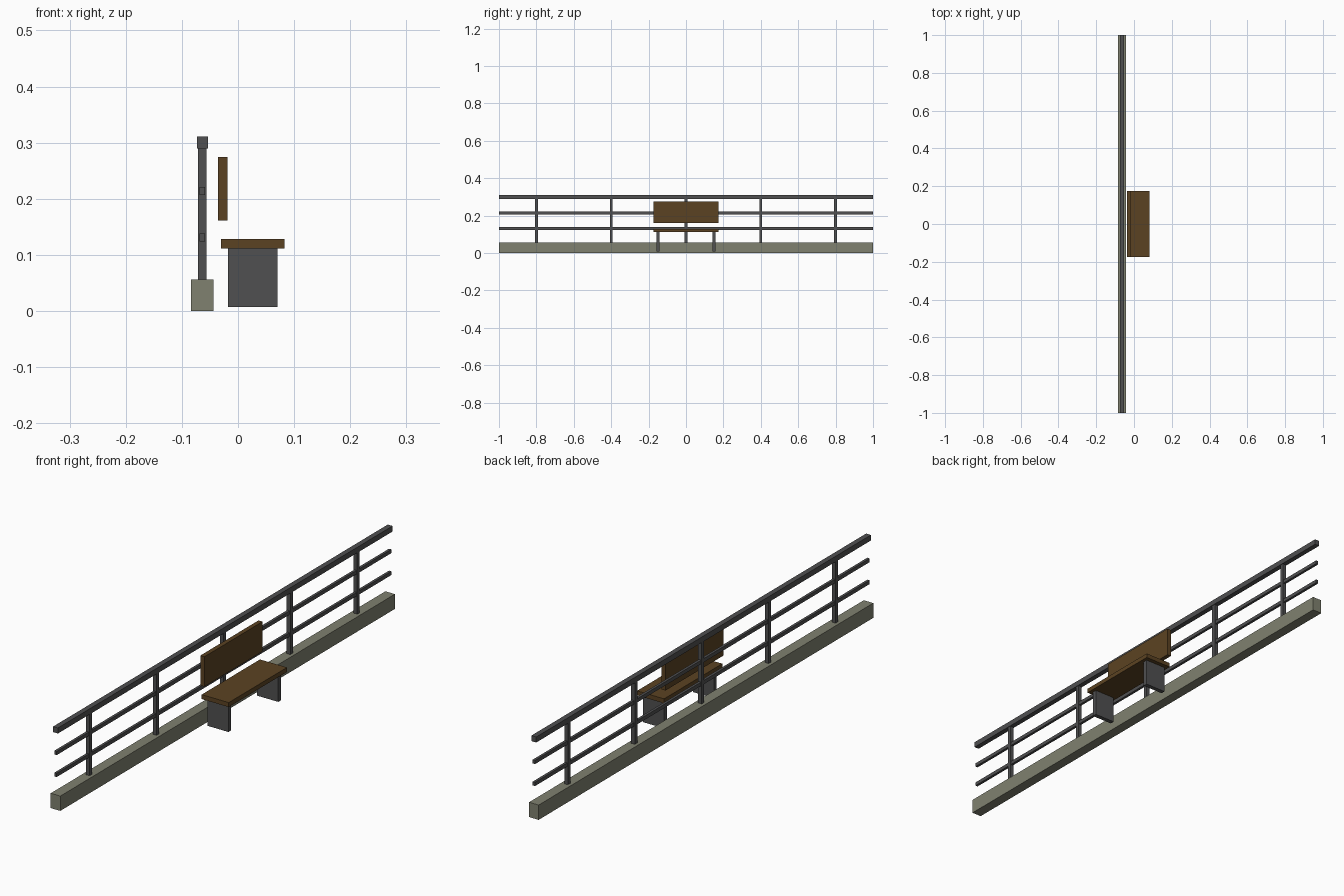
import bpy
import bmesh

cube = bpy.data.objects.get("Cube")
if cube:
    bpy.data.objects.remove(cube, do_unlink=True)


def make_material(name, rgb):
    mat = bpy.data.materials.new(name)
    mat.use_nodes = True
    color = (*rgb, 1.0)
    mat.diffuse_color = color
    mat.node_tree.nodes["Principled BSDF"].inputs["Base Color"].default_value = color
    return mat


metal = make_material("dark grey metal", (0.08, 0.08, 0.082))
wood = make_material("brown wood", (0.105, 0.055, 0.016))
concrete = make_material("grey green concrete", (0.215, 0.22, 0.16))


def box(name, mat, x, y, z):
    """Box spanning the (low, high) range on each axis."""
    spans = (x, y, z)
    mesh = bpy.data.meshes.new(name)
    bm = bmesh.new()
    bmesh.ops.create_cube(bm, size=1.0)
    bmesh.ops.scale(bm, vec=[hi - lo for lo, hi in spans], verts=bm.verts)
    bm.to_mesh(mesh)
    bm.free()
    mesh.materials.append(mat)
    obj = bpy.data.objects.new(name, mesh)
    obj.location = [(lo + hi) / 2 for lo, hi in spans]
    bpy.context.collection.objects.link(obj)
    return obj


def around(center, width):
    return (center - width / 2, center + width / 2)


# Railing on a concrete kerb
FENCE_X = -0.0635
LENGTH = (-1.0, 1.0)
box("kerb", concrete, around(FENCE_X, 0.04), LENGTH, (0, 0.056))
box("top_rail", metal, around(FENCE_X, 0.02), LENGTH, (0.29, 0.311))
for name, z in (("lower_rail", 0.131), ("upper_rail", 0.214)):
    box(name, metal, around(FENCE_X, 0.01), LENGTH, around(z, 0.014))
for i in range(5):
    box(f"post_{i + 1}", metal, around(FENCE_X, 0.015),
        around(-0.8 + 0.4 * i, 0.015), (0.056, 0.29))

# Bench with slab legs and a floating backrest
BENCH_Y = (-0.174, 0.174)
box("seat", wood, (-0.03, 0.083), BENCH_Y, (0.111, 0.128))
box("backrest", wood, (-0.036, -0.019), BENCH_Y, (0.161, 0.274))
for name, side in (("front_leg", -1), ("back_leg", 1)):
    box(name, metal, (-0.018, 0.07), around(side * 0.149, 0.017), (0.007, 0.111))
